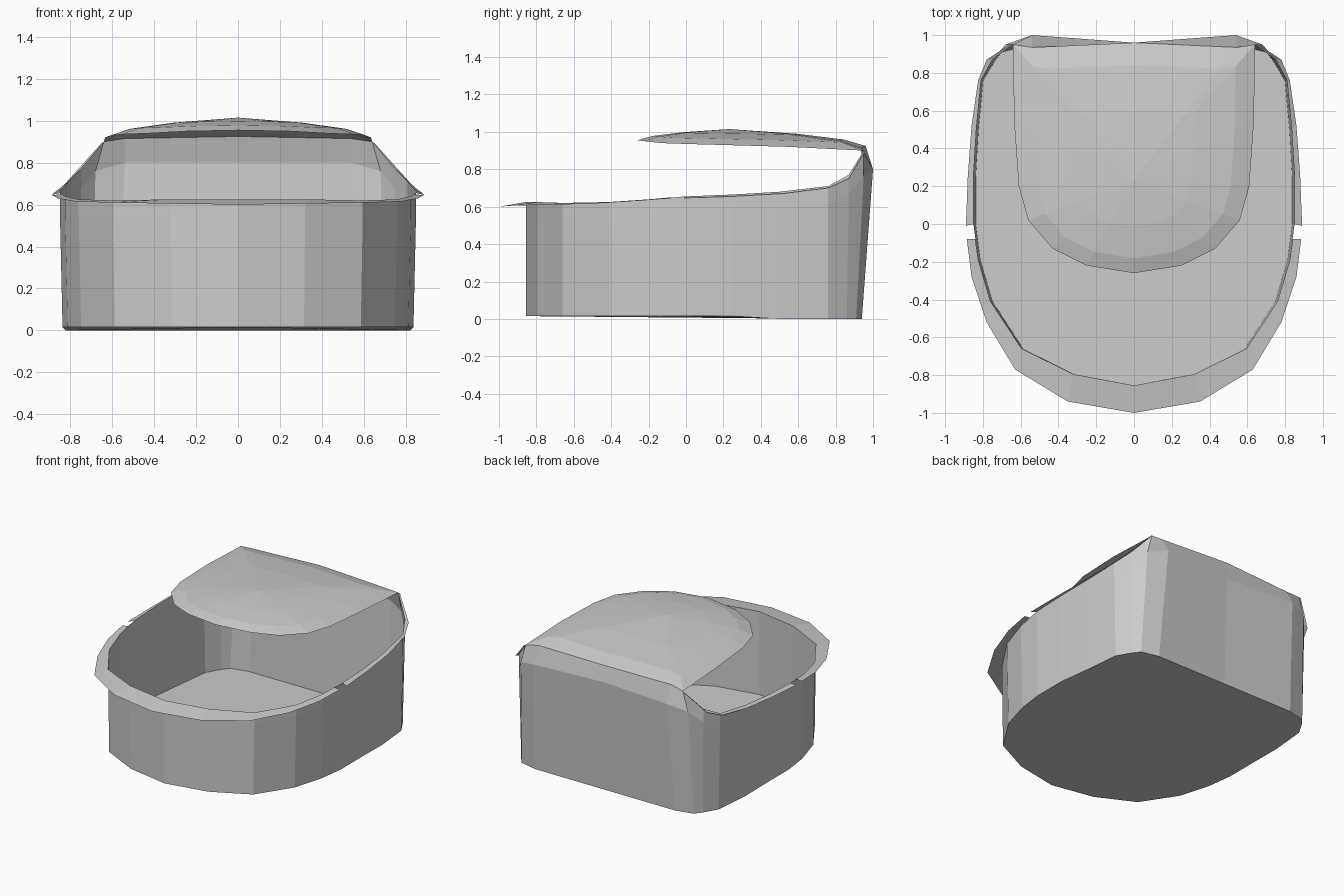
import bpy
import bmesh
from mathutils import Vector

cube = bpy.data.objects.get("Cube")
if cube:
    bpy.data.objects.remove(cube, do_unlink=True)

grey = bpy.data.materials.new("plain grey")
grey.use_nodes = True
colour = (0.6, 0.6, 0.6, 1)
grey.diffuse_color = colour
grey.node_tree.nodes["Principled BSDF"].inputs["Base Color"].default_value = colour


def mirrored(half):
    """Close a half outline (front centre to back centre) across x = 0."""
    half = [Vector(p) for p in half]
    return half + [Vector((-p.x, p.y, p.z)) for p in reversed(half[1:-1])]


def skin(name, rows, closed=True, cap_first=False, apex=None, both_sides=False):
    """Bridge equal rows of points with flat faces."""
    bm = bmesh.new()
    rings = [[bm.verts.new(p) for p in row] for row in rows]
    count = len(rings[0])
    for low, high in zip(rings, rings[1:]):
        for i in range(count if closed else count - 1):
            j = (i + 1) % count
            bm.faces.new((low[i], low[j], high[j], high[i]))
    if cap_first:
        bm.faces.new(list(reversed(rings[0])))
    if apex is not None:
        tip = bm.verts.new(apex)
        for i in range(count):
            bm.faces.new((rings[-1][i], rings[-1][(i + 1) % count], tip))
    bmesh.ops.remove_doubles(bm, verts=bm.verts, dist=0.0005)
    if both_sides:
        bmesh.ops.triangulate(bm, faces=bm.faces)
    mesh = bpy.data.meshes.new(name)
    bm.to_mesh(mesh)
    bm.free()
    mesh.materials.append(grey)
    obj = bpy.data.objects.new(name, mesh)
    bpy.context.collection.objects.link(obj)
    return obj


# Tub wall: rim outline, bulging back and slightly narrower base
rim = [(0, -.855, .625), (.32, -.795, .625), (.595, -.66, .62), (.76, -.41, .625),
       (.825, -.19, .64), (.85, 0, .655), (.85, .25, .665), (.835, .5, .68),
       (.81, .76, .71), (.75, .87, .77), (.64, .95, .9), (.54, .935, .915),
       (0, .96, .925)]
shoulder = [(x, y, z * .87) for x, y, z in rim[:-3]]
shoulder += [(.68, .95, .76), (.54, 1, .8), (0, .96, .8)]
base = [(x * .985, min(y, .86), .015 if y < .5 else 0) for x, y, z in rim[:-3]]
base += [(.7, .91, 0), (.57, .94, 0), (0, .94, 0)]
skin("tub", [mirrored(base), mirrored(shoulder), mirrored(rim)], cap_first=True)

# Front lip, flaring out and slightly down
front_inner = rim[:5] + [(.84, -.08, .65)]
front_outer = [(0, -1, .6), (.35, -.94, .605), (.63, -.77, .61), (.78, -.52, .615),
               (.86, -.28, .63), (.885, -.08, .645)]


def both_halves(half):
    return [(-x, y, z) for x, y, z in reversed(half[1:])] + half


skin("front_lip", [both_halves(front_outer), both_halves(front_inner)], closed=False)

# Side lips, running up to the back corners
side_inner = rim[5:11]
side_outer = [(.89, -.01, .645), (.88, .25, .655), (.86, .52, .67),
              (.825, .76, .7), (.78, .87, .75), (.65, .955, .895)]
for name, s in (("left_lip", 1), ("right_lip", -1)):
    rows = [[(s * x, y, z) for x, y, z in row] for row in (side_outer, side_inner)]
    skin(name, rows if s < 0 else rows[::-1], closed=False)

# Half lid: shallow faceted dome hinged on the back edge
lid_edge = mirrored([(0, -.26, .955), (.25, -.22, .95), (.43, -.13, .94), (.56, .02, .935),
                     (.61, .2, .93), (.635, .55, .92)] + rim[10:])
peak = Vector((0, .23, 1.015))


def lid_ring(reach, rise):
    ring = []
    for p in lid_edge:
        q = peak.lerp(p, reach)
        q.z = p.z + (peak.z - p.z) * rise
        ring.append(q)
    return ring


skin("lid", [lid_edge, lid_ring(.84, .38), lid_ring(.5, .72)], apex=peak)
